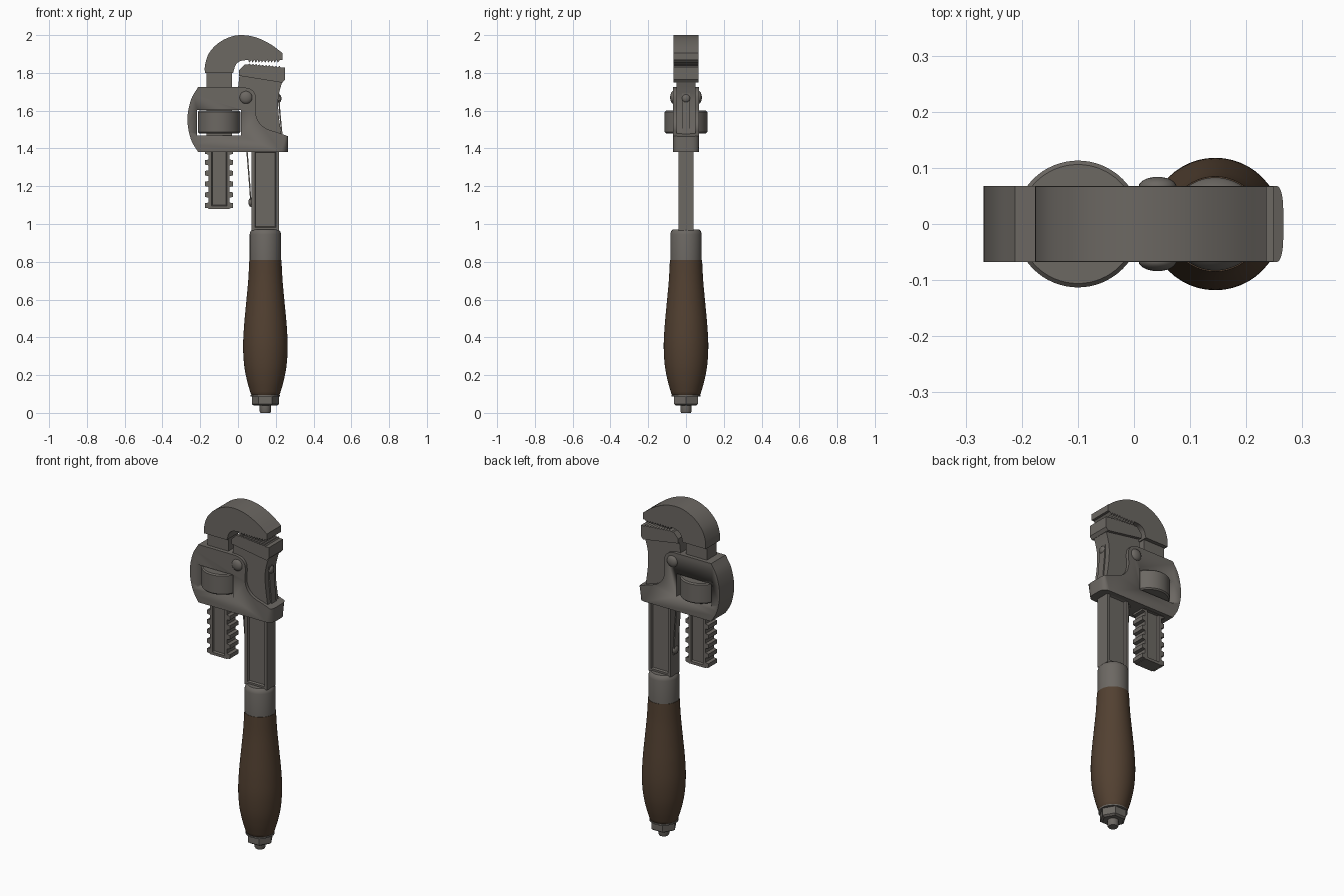
import bpy, bmesh, math
from mathutils import Vector, Matrix

if "Cube" in bpy.data.objects:
    bpy.data.objects.remove(bpy.data.objects["Cube"])

def material(name, rgb):
    m = bpy.data.materials.new(name)
    m.diffuse_color = (*rgb, 1)
    m.use_nodes = True
    m.node_tree.nodes["Principled BSDF"].inputs["Base Color"].default_value = m.diffuse_color
    return m

STEEL = material("aged steel", (0.15, 0.138, 0.124))
WOOD = material("dark wood", (0.085, 0.052, 0.031))
AX = 0.145            # handle axis x

def finish(name, bm, mat=STEEL, angle=32):
    bmesh.ops.recalc_face_normals(bm, faces=bm.faces)
    me = bpy.data.meshes.new(name)
    bm.to_mesh(me)
    bm.free()
    me.materials.append(mat)
    for p in me.polygons:
        p.use_smooth = True
    me.set_sharp_from_angle(angle=math.radians(angle))
    ob = bpy.data.objects.new(name, me)
    bpy.context.collection.objects.link(ob)
    return ob

def curve(pts, n=5):
    """Smooth open curve through the points."""
    p = [Vector(q) for q in pts]
    p = [2 * p[0] - p[1]] + p + [2 * p[-1] - p[-2]]
    out = []
    for i in range(1, len(p) - 2):
        a, b, c, d = p[i - 1:i + 3]
        for k in range(n):
            t = k / n
            out.append(tuple(0.5 * (2 * b + (c - a) * t + (2 * a - 5 * b + 4 * c - d) * t * t
                                    + (3 * b - a - 3 * c + d) * t ** 3)))
    return out + [tuple(p[-2])]

def plate(outline, half):
    """Extrude an x-z outline to y = +-half."""
    bm = bmesh.new()
    f = bm.faces.new([bm.verts.new((x, -half, z)) for x, z in outline])
    r = bmesh.ops.extrude_face_region(bm, geom=[f])
    bmesh.ops.translate(bm, verts=[v for v in r["geom"] if isinstance(v, bmesh.types.BMVert)],
                        vec=(0, 2 * half, 0))
    bmesh.ops.recalc_face_normals(bm, faces=bm.faces)
    return bm

def rect(x0, x1, z0, z1):
    return [(x0, z0), (x1, z0), (x1, z1), (x0, z1)]

def panel(bm, margin, depth):
    """Sunken panel on the front and back faces."""
    for s in (-1, 1):
        f = [f for f in bm.faces if f.normal.y * s > 0.9]
        bmesh.ops.inset_region(bm, faces=f, thickness=margin)
        bmesh.ops.inset_region(bm, faces=f, thickness=0.006, depth=-depth)

def lathe(name, profile, x, mat=STEEL, seg=48, angle=32):
    bm = bmesh.new()
    vs = [bm.verts.new((r, 0, z)) for r, z in profile]
    es = [bm.edges.new(e) for e in zip(vs, vs[1:])]
    bmesh.ops.spin(bm, geom=vs + es, cent=(0, 0, 0), axis=(0, 0, 1), angle=2 * math.pi, steps=seg)
    bmesh.ops.remove_doubles(bm, verts=bm.verts, dist=1e-5)
    bmesh.ops.translate(bm, verts=bm.verts, vec=(x, 0, 0))
    return finish(name, bm, mat, angle)

# wooden grip, ferrule, end nut and bolt
lathe("grip", [(0, 0.092), (0.07, 0.092)]
      + curve([(0.077, 0.1), (0.097, 0.17), (0.112, 0.25), (0.118, 0.35), (0.113, 0.46),
               (0.102, 0.58), (0.091, 0.7), (0.085, 0.81)]) + [(0, 0.81)], AX, WOOD)
lathe("ferrule", [(0, 0.805), (0.083, 0.805), (0.083, 0.945), (0.079, 0.961), (0.068, 0.972),
                  (0, 0.972)], AX)
lathe("washer", [(0, 0.088), (0.078, 0.088), (0.078, 0.096), (0, 0.096)], AX)
lathe("end_nut", [(0, 0.038), (0.06, 0.038), (0.072, 0.046), (0.072, 0.088), (0, 0.088)], AX, seg=6, angle=20)
lathe("bolt_end", [(0, 0), (0.026, 0), (0.03, 0.008), (0.03, 0.04), (0, 0.04)], AX, seg=24)

# handle shank with sunken panels
bm = plate(rect(AX - 0.073, AX + 0.073, 0.965, 1.40), 0.04)
panel(bm, 0.025, 0.012)
finish("handle_shank", bm)

# fixed jaw body rising through the frame
right = curve([(0.235, 1.755), (0.222, 1.71), (0.213, 1.66), (0.215, 1.58), (0.23, 1.47)])
finish("fixed_jaw_body", plate([(0.008, 1.79), *right, (0.218, 1.385), (0.072, 1.385),
                                (0.05, 1.5), (0.02, 1.62), (0.0, 1.72)], 0.05))

def teeth(x0, x1, z0, z1, count, rise):
    """Saw-tooth line from one end to the other."""
    out = []
    for i in range(count):
        for t, h in ((i, 0), (i + 0.75, rise)):
            k = t / count
            out.append((x0 + (x1 - x0) * k, z0 + (z1 - z0) * k + h))
    return out + [(x1, z1)]

# heel block of the fixed jaw
finish("fixed_jaw_block", plate([(0.004, 1.785), (0.004, 1.812), (0.035, 1.845)]
                                + teeth(0.05, 0.225, 1.843, 1.828, 10, 0.008)
                                + [(0.249, 1.828), (0.249, 1.765), (0.235, 1.748)], 0.067), angle=25)

# hook jaw
outer = curve([(-0.176, 1.80), (-0.174, 1.845), (-0.153, 1.905), (-0.105, 1.957), (-0.042, 1.99),
               (0.02, 2.0), (0.095, 1.988), (0.17, 1.953), (0.236, 1.905)])
inner = curve([(0.045, 1.868), (0.012, 1.862), (-0.012, 1.842), (-0.026, 1.80)])
bm = plate(outer + [(0.236, 1.868)] + teeth(0.222, 0.055, 1.868, 1.868, 10, -0.014) + inner, 0.067)
finish("hook_jaw", bm, angle=25)
finish("hook_neck", plate(rect(-0.168, -0.032, 1.38, 1.83), 0.045))

# threaded leg of the hook jaw: panelled core plus thread ridges
bm = plate(rect(-0.156, -0.044, 1.08, 1.40), 0.04)
panel(bm, 0.022, 0.012)
finish("hook_leg", bm)
bm = bmesh.new()
for i in range(6):
    z = 1.098 + i * 0.057
    for s in (-1, 1):
        r = bmesh.ops.create_cube(bm, size=1)["verts"]
        bmesh.ops.scale(bm, verts=r, vec=(0.026, 0.08, 0.034))
        for v in r:                       # narrow the ridge towards its crest
            if v.co.x * s > 0:
                v.co.z *= 0.7
        bmesh.ops.translate(bm, verts=r, vec=(-0.1 + s * 0.061, 0, z))
finish("hook_threads", bm, angle=20)

# frame with a window for the adjusting nut
left = curve([(-0.212, 1.382), (-0.25, 1.45), (-0.268, 1.552), (-0.25, 1.655), (-0.212, 1.724)])
lobe = curve([(0.03, 1.724), (0.065, 1.715), (0.09, 1.69), (0.096, 1.65), (0.093, 1.59),
              (0.11, 1.54), (0.15, 1.505), (0.21, 1.485), (0.266, 1.464)])
bm = plate(left + lobe + [(0.266, 1.382)], 0.068)
ends = [e for e in bm.edges if all(v.co.x > 0.26 for v in e.verts)
        and abs(e.verts[0].co.z - e.verts[1].co.z) > 0.03]
bmesh.ops.bevel(bm, geom=ends, offset=0.04, segments=5, profile=0.5, affect='EDGES')
frame = finish("frame", bm)
cutter = finish("window_cutter", plate(rect(-0.216, 0.016, 1.468, 1.604), 0.2))
cutter.hide_render = True
cutter.hide_viewport = True
mod = frame.modifiers.new("window", 'BOOLEAN')
mod.object = cutter
mod.solver = 'EXACT'

# adjusting nut
lathe("adjusting_nut", [(0, 1.48), (0.106, 1.48), (0.113, 1.487), (0.113, 1.593), (0.106, 1.6),
                        (0, 1.6)], -0.1, seg=64)

def dome(name, loc, radius, height, axis):
    """Rounded rivet or screw head pointing along an axis."""
    bm = bmesh.new()
    bmesh.ops.create_uvsphere(bm, u_segments=24, v_segments=12, radius=1)
    rot = Vector((0, 0, 1)).rotation_difference(Vector(axis)).to_matrix().to_4x4()
    bm.transform(Matrix.Translation(loc) @ rot @ Matrix.Diagonal((radius, radius, height, 1)))
    finish(name, bm)

# pivot rivets and spring screws
for s, side in ((-1, "front"), (1, "back")):
    dome("pivot_rivet_" + side, (0.042, s * 0.066, 1.67), 0.034, 0.018, (0, s, 0))
dome("screw_left", (0.07, 0, 1.115), 0.025, 0.015, (-1, 0, 0))
dome("screw_right", (0.217, 0, 1.665), 0.022, 0.013, (1, 0, 0))

# leaf springs
finish("leaf_spring_left", plate([(0.066, 1.09), (0.072, 1.09), (0.066, 1.2), (0.05, 1.4),
                                  (0.043, 1.4), (0.059, 1.2)], 0.02))
finish("leaf_spring_right", plate([(0.212, 1.69), (0.219, 1.69), (0.224, 1.6), (0.236, 1.47),
                                   (0.229, 1.47), (0.217, 1.6)], 0.022))
